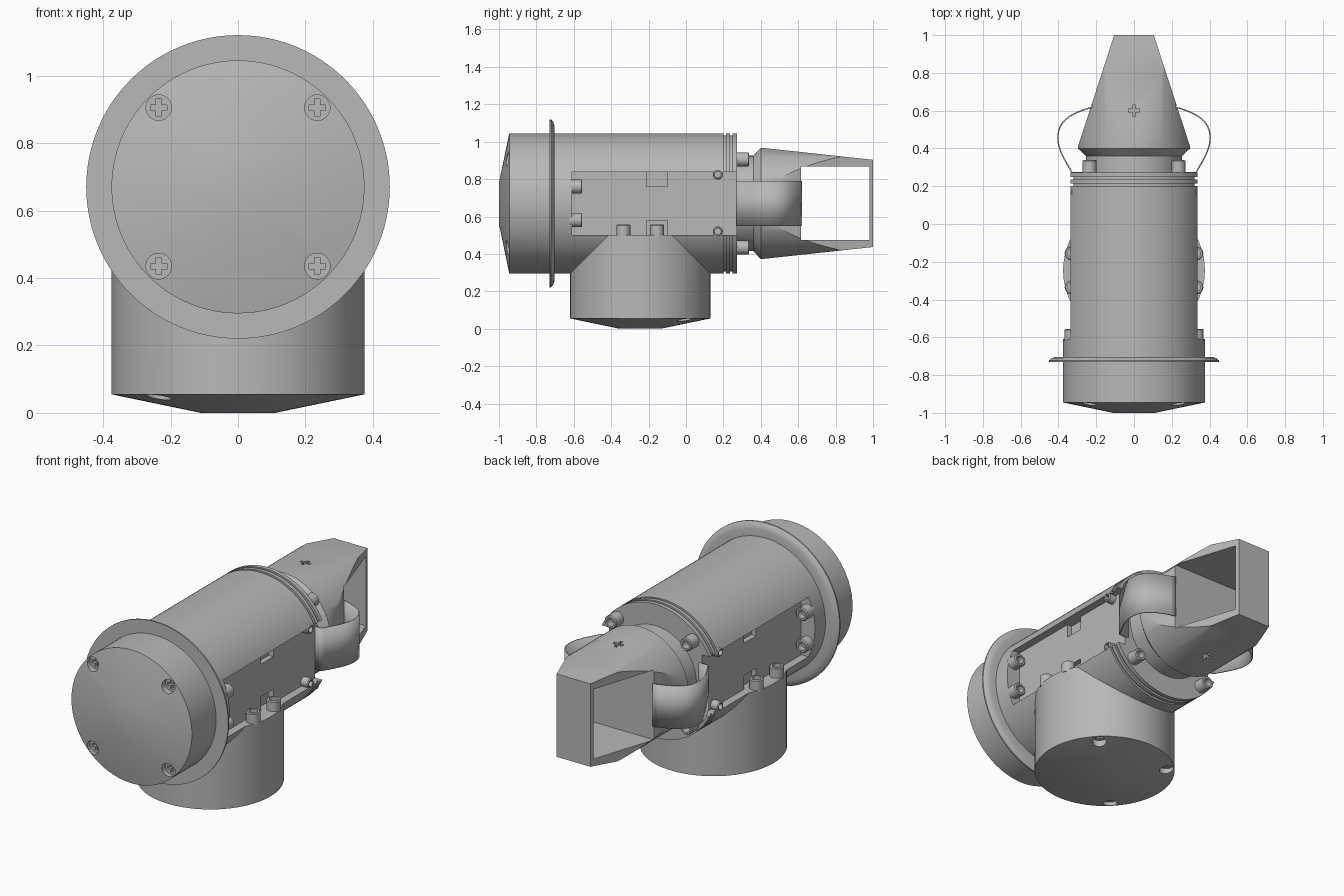
import bpy, bmesh, math
from mathutils import Matrix, Vector
from mathutils.geometry import interpolate_bezier

if "Cube" in bpy.data.objects:
    bpy.data.objects.remove(bpy.data.objects["Cube"], do_unlink=True)

grey = bpy.data.materials.new("plain grey")
grey.use_nodes = True
grey.diffuse_color = (0.48, 0.48, 0.48, 1)
grey.node_tree.nodes["Principled BSDF"].inputs["Base Color"].default_value = grey.diffuse_color

AXIS = 0.67      # height of the main tube
STEM_Y = -0.245  # position of the lower stem
R = 0.375        # radius of tube and stem
BOLT = 0.235     # offset of the bolts from the axis
FLAT = 0.29      # half width between the side pockets


def finish(name, bm):
    bmesh.ops.recalc_face_normals(bm, faces=bm.faces)
    mesh = bpy.data.meshes.new(name)
    bm.to_mesh(mesh)
    bm.free()
    mesh.materials.append(grey)
    ob = bpy.data.objects.new(name, mesh)
    bpy.context.collection.objects.link(ob)
    return ob


def lathe(name, profile, loc=(0, 0, 0), axis=(0, 0, 1), seg=96, closed=False):
    """Revolve (radius, height) points around an axis, capping both ends."""
    bm = bmesh.new()
    rings = []
    for r, h in profile:
        rings.append([bm.verts.new((r * math.cos(a), r * math.sin(a), h))
                      for a in (math.tau * i / seg for i in range(seg))])
    pairs = list(zip(rings, rings[1:]))
    if closed:
        pairs.append((rings[-1], rings[0]))
    else:
        bm.faces.new(rings[0])
        bm.faces.new(rings[-1])
    for a, b in pairs:
        for i in range(seg):
            j = (i + 1) % seg
            bm.faces.new((a[i], a[j], b[j], b[i]))
    turn = Vector((0, 0, 1)).rotation_difference(Vector(axis)).to_matrix().to_4x4()
    bm.transform(Matrix.Translation(loc) @ turn)
    return finish(name, bm)


def box(name, lo, hi):
    bm = bmesh.new()
    bmesh.ops.create_cube(bm, size=1)
    lo, hi = Vector(lo), Vector(hi)
    bm.transform(Matrix.Translation((lo + hi) / 2) @ Matrix.Diagonal((hi - lo).to_4d()))
    return finish(name, bm)


def block(name, centre, size):
    c, s = Vector(centre), Vector(size) / 2
    return box(name, c - s, c + s)


def boolean(target, tool, operation="DIFFERENCE"):
    tool.hide_render = True
    mod = target.modifiers.new("cut", "BOOLEAN")
    mod.operation, mod.solver, mod.object = operation, "EXACT", tool
    bpy.context.view_layer.objects.active = target
    bpy.ops.object.modifier_apply(modifier=mod.name)
    bpy.data.objects.remove(tool, do_unlink=True)


def cut_cross(target, centre, normal, size=0.05, depth=0.05):
    """Sink a cross shaped driver slot along the given axis index."""
    for long_axis in range(3):
        if long_axis != normal:
            dims = [0.016] * 3
            dims[normal], dims[long_axis] = depth, size
            boolean(target, block("slot_cutter", centre, dims))


def socket_screw(name, loc, axis, r, h):
    return lathe(name, [(r, -0.01), (r, h - 0.005), (r - 0.005, h), (r * 0.6, h),
                        (r * 0.6, h * 0.4)], loc, axis, 24)


parts = []
SIDES = (("left", 1), ("right", -1))
CORNERS = [(a, b) for a in (-1, 1) for b in (-1, 1)]

# Main tube with a shallow conical face and two grooves at the rear
body = lathe("body", [(0.11, -1), (R, -0.945), (R, 0.2), (0.363, 0.2), (0.363, 0.214),
                      (R, 0.214), (R, 0.235), (0.363, 0.235), (0.363, 0.249),
                      (R, 0.249), (R, 0.272)], (0, 0, AXIS), (0, 1, 0))
# Lower stem, merged into the tube
stem = lathe("stem", [(0.11, 0), (R, 0.055), (R, 0.6)], (0, STEM_Y, 0))
boolean(body, stem, "UNION")

# Side pockets with two small relief notches each
for _, s in SIDES:
    boolean(body, block("pocket_cutter", (s * (FLAT + 0.2), -0.155, AXIS), (0.4, 0.91, 0.336)))
    for dz in (-1, 1):
        boolean(body, block("notch_cutter", (s * FLAT, -0.155, AXIS + dz * 0.13),
                            (0.06, 0.11, 0.078)))

# Sunk cross screws in the front and the bottom
for a, b in CORNERS:
    x, z, y = a * BOLT, AXIS + b * BOLT, STEM_Y + b * BOLT
    boolean(body, lathe("hole_cutter", [(0.038, 0), (0.038, 0.075)], (x, -1, z), (0, 1, 0), 32))
    cut_cross(body, (x, -0.925, z), 1)
    boolean(body, lathe("hole_cutter", [(0.038, -0.05), (0.038, 0.075)], (x, y, 0), seg=32))
    cut_cross(body, (x, y, 0.075), 2)
parts.append(body)

# Thin flange behind the front face
parts.append(lathe("flange", [(0.36, -0.73), (0.45, -0.73), (0.45, -0.722), (0.435, -0.71),
                              (0.415, -0.704), (0.36, -0.704)],
                   (0, 0, AXIS), (0, 1, 0), closed=True))

# Nozzle: a round bar trimmed by a tapered block
nozzle = lathe("nozzle", [(0.255, 0.26), (0.255, 0.36), (0.297, 0.4), (0.297, 1.1)],
               (0, 0, AXIS), (0, 1, 0))
taper = block("taper_cutter", (0, 0.6, AXIS), (2, 0.8, 2))
for v in taper.data.vertices:
    back = v.co.y - 0.4
    v.co.x = math.copysign(0.3 - 0.325 * back, v.co.x)
    v.co.z = AXIS + math.copysign(0.298 - 0.108 * back, v.co.z - AXIS)
boolean(nozzle, taper, "INTERSECT")
# Window through the nozzle, and driver slots above and below
boolean(nozzle, box("window_cutter", (-0.5, 0.615, AXIS - 0.195), (0.5, 0.98, AXIS + 0.197)))
for s in (-1, 1):
    cut_cross(nozzle, (0, 0.6, AXIS + s * 0.275), 2, 0.06, 0.04)
parts.append(nozzle)

# Screws on the rear face
for a, b in CORNERS:
    parts.append(socket_screw("rear_screw", (a * BOLT, 0.27, AXIS + b * BOLT),
                              (0, 1, 0), 0.037, 0.068))

for side, s in SIDES:
    # Screws inside the pocket
    for d in (-0.09, 0.09):
        parts.append(socket_screw(side + "_front_screw", (s * 0.33, -0.61, AXIS + d),
                                  (0, 1, 0), 0.037, 0.055))
        parts.append(socket_screw(side + "_stem_screw", (s * 0.33, STEM_Y + d, 0.502),
                                  (0, 0, 1), 0.037, 0.056))
    for d in (-0.15, 0.155):
        parts.append(socket_screw(side + "_pin", (s * FLAT, 0.17, AXIS + d),
                                  (s, 0, 0), 0.027, 0.045))

    # Bowed spring strap from the body to the nozzle
    path = [Vector((0.27, 0.272, 0)), Vector((0.325, 0.272, 0))]
    for knots in (((0.33, 0.275), (0.36, 0.33), (0.403, 0.39), (0.403, 0.455)),
                  ((0.403, 0.455), (0.403, 0.53), (0.36, 0.58), (0.225, 0.617))):
        points = interpolate_bezier(*[Vector((x, y, 0)) for x, y in knots], 14)
        path += points if len(path) < 3 else points[1:]
    bm = bmesh.new()
    rows = [[bm.verts.new((s * p.x, p.y, AXIS + h)) for h in (-0.12, 0.12)] for p in path]
    for a, b in zip(rows, rows[1:]):
        bm.faces.new((a[0], b[0], b[1], a[1]))
    strap = finish(side + "_strap", bm)
    solid = strap.modifiers.new("thickness", "SOLIDIFY")
    solid.thickness, solid.offset = 0.007, 0
    parts.append(strap)

# Smooth shading with crisp edges
bpy.ops.object.select_all(action="DESELECT")
for ob in parts:
    ob.select_set(True)
bpy.context.view_layer.objects.active = body
bpy.ops.object.shade_smooth_by_angle(angle=math.radians(30))
